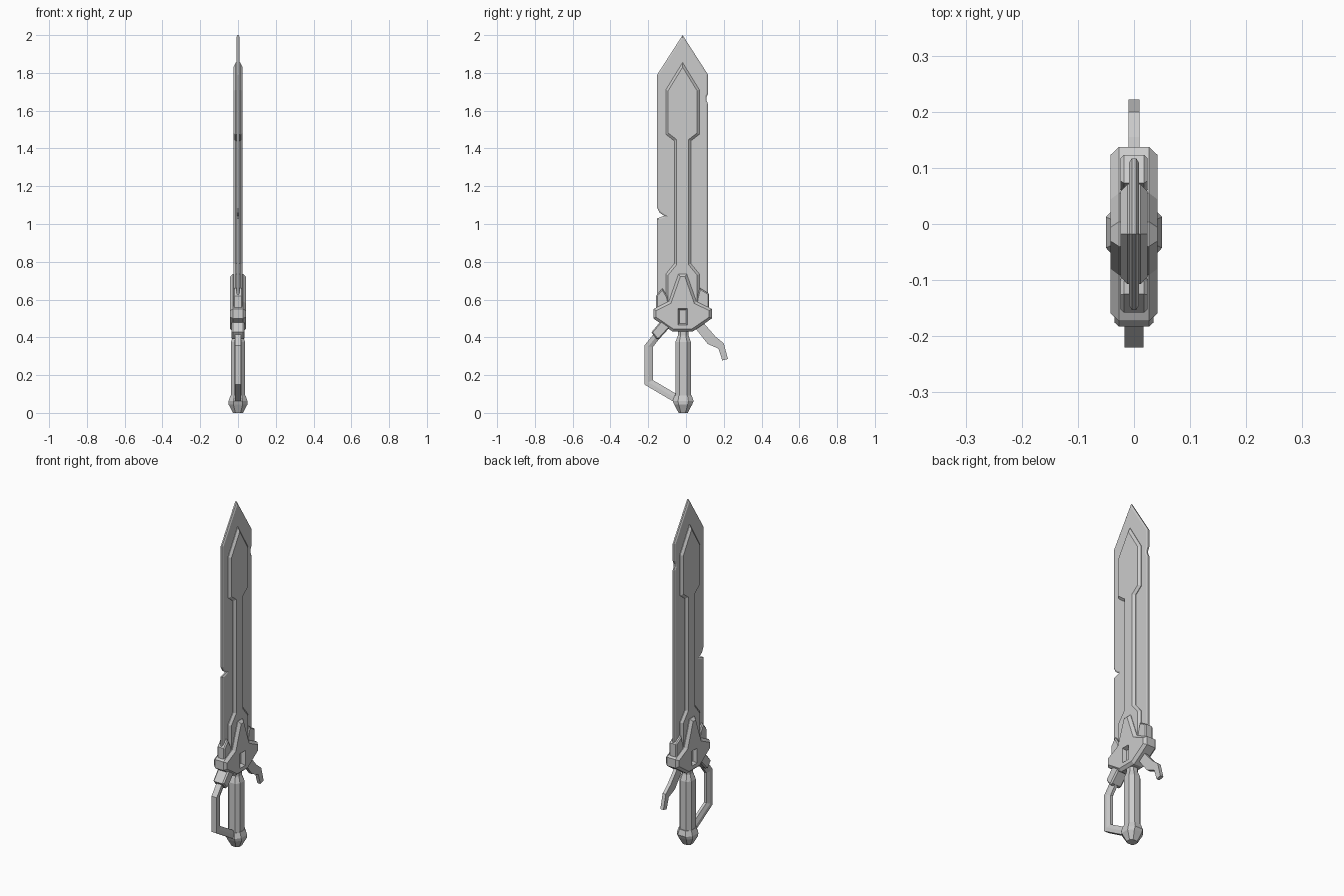
import bpy, bmesh
from mathutils import Vector

cube = bpy.data.objects.get("Cube")
if cube:
    bpy.data.objects.remove(cube, do_unlink=True)

steel = bpy.data.materials.new("steel_grey")
steel.use_nodes = True
GREY = (0.6, 0.6, 0.6, 1)
steel.diffuse_color = GREY
steel.node_tree.nodes["Principled BSDF"].inputs["Base Color"].default_value = GREY


def loft(name, rings):
    """Skin a closed solid through rings of equal point count."""
    bm = bmesh.new()
    loops = [[bm.verts.new(p) for p in ring] for ring in rings]
    n = len(loops[0])
    for a, b in zip(loops, loops[1:]):
        for i in range(n):
            j = (i + 1) % n
            bm.faces.new((a[i], a[j], b[j], b[i]))
    bm.faces.new(loops[0][::-1])
    bm.faces.new(loops[-1])
    bmesh.ops.recalc_face_normals(bm, faces=bm.faces)
    mesh = bpy.data.meshes.new(name)
    bm.to_mesh(mesh)
    bm.free()
    obj = bpy.data.objects.new(name, mesh)
    bpy.context.collection.objects.link(obj)
    mesh.materials.append(steel)
    return obj


def inset(points, d):
    """Offset a clockwise or counter-clockwise outline inwards with mitred corners."""
    pts = [Vector(p) for p in points]
    area = sum(a.x * b.y - b.x * a.y for a, b in zip(pts, pts[1:] + pts[:1]))
    s = 1 if area > 0 else -1
    out = []
    for i, p in enumerate(pts):
        u = (p - pts[i - 1]).normalized()
        v = (pts[(i + 1) % len(pts)] - p).normalized()
        n1, n2 = Vector((-u.y, u.x)) * s, Vector((-v.y, v.x)) * s
        out.append(p + (n1 + n2) * d / max(1 + n1.dot(n2), 0.3))
    return out


def plate(name, outline, half, rim, chamfer):
    """Chamfered plate from a (y, z) outline, symmetric across x."""
    inner = inset(outline, chamfer)
    layers = ((-half, inner), (-rim, outline), (rim, outline), (half, inner))
    return loft(name, [[(x, y, z) for y, z in pts] for x, pts in layers])


def mirrored(right, axis=-0.018):
    """Complete an outline listed top to bottom on the +y side."""
    return right + [(2 * axis - y, z) for y, z in reversed(right) if abs(y - axis) > 0.001]


# Blade with a nick in each edge
plate("blade", [
    (-0.018, 2.0), (0.117, 1.79), (0.117, 1.69), (0.108, 1.67), (0.108, 1.655), (0.117, 1.635),
    (0.117, 0.55), (-0.153, 0.55), (-0.153, 1.03), (-0.115, 1.043), (-0.14, 1.06),
    (-0.153, 1.085), (-0.153, 1.79)], 0.009, 0.004, 0.008)

# Raised centre panel
plate("blade_spine", mirrored([
    (-0.018, 1.855), (0.071, 1.71), (0.071, 1.475), (0.026, 1.44),
    (0.026, 0.79), (0.071, 0.735), (0.071, 0.55)]), 0.024, 0.012, 0.013)

# Guard body with a rising central spike
guard = plate("guard", mirrored([
    (0.004, 0.735), (0.055, 0.59), (0.137, 0.55), (0.137, 0.5), (0.035, 0.43)]),
    0.042, 0.027, 0.014)

# Sunken window on both faces of the guard
window = [(-0.046, 0.463), (0.01, 0.463), (0.01, 0.555), (-0.046, 0.555)]
for side in (-1, 1):
    cutter = loft("window_cutter", [
        [(side * 0.05, y, z) for y, z in window],
        [(side * 0.02, y, z) for y, z in inset(window, 0.011)]])
    cutter.hide_render = True
    cutter.hide_set(True)
    cut = guard.modifiers.new("window", "BOOLEAN")
    cut.object = cutter
    cut.solver = "EXACT"

# Shoulders clasping the blade
plate("front_shoulder", [(-0.158, 0.53), (-0.158, 0.62), (-0.125, 0.66),
                         (-0.098, 0.615), (-0.08, 0.53)], 0.024, 0.018, 0.006)
plate("back_shoulder", [(0.045, 0.53), (0.06, 0.615), (0.073, 0.662),
                        (0.123, 0.63), (0.123, 0.53)], 0.024, 0.018, 0.006)

# Clamp and knuckle guard, which is bevelled on its inner side
plate("knuckle_clamp", [(-0.155, 0.39), (-0.183, 0.427), (-0.13, 0.49),
                        (-0.07, 0.47), (-0.14, 0.393)], 0.035, 0.027, 0.006)
outer = [(-0.165, 0.425), (-0.22, 0.357), (-0.22, 0.15), (-0.05, 0.05)]
inner = [(-0.135, 0.4), (-0.176, 0.348), (-0.176, 0.174), (-0.05, 0.1)]
rings = []
for a, b in zip(outer, inner):
    a, b = Vector(a), Vector(b)
    m = (a + b) / 2
    rings.append([(x, p.x, p.y) for x, p in
                  ((-0.017, a), (0.017, a), (0.017, m), (0.008, b), (-0.008, b), (-0.017, m))])
loft("knuckle_guard", rings)

# Rear prong
plate("rear_prong", [
    (0.04, 0.46), (0.09, 0.48), (0.155, 0.405), (0.2, 0.368), (0.222, 0.285),
    (0.192, 0.278), (0.172, 0.34), (0.115, 0.365)], 0.01, 0.01, 0.001)


def octagon(z, hx, hy):
    k = 0.5
    pts = [(hx, hy * k), (hx * k, hy), (-hx * k, hy), (-hx, hy * k)]
    pts += [(-x, -y) for x, y in pts]
    return [(x, y - 0.015, z) for x, y in pts]


# Handle: neck, grip and pommel as eight-sided lofts
loft("grip", [octagon(*s) for s in (
    (0.06, 0.038, 0.041), (0.375, 0.038, 0.041), (0.41, 0.026, 0.028), (0.45, 0.026, 0.028))])
loft("pommel", [octagon(*s) for s in (
    (0, 0.027, 0.024), (0.045, 0.05, 0.048), (0.062, 0.05, 0.055), (0.092, 0.04, 0.046))])
